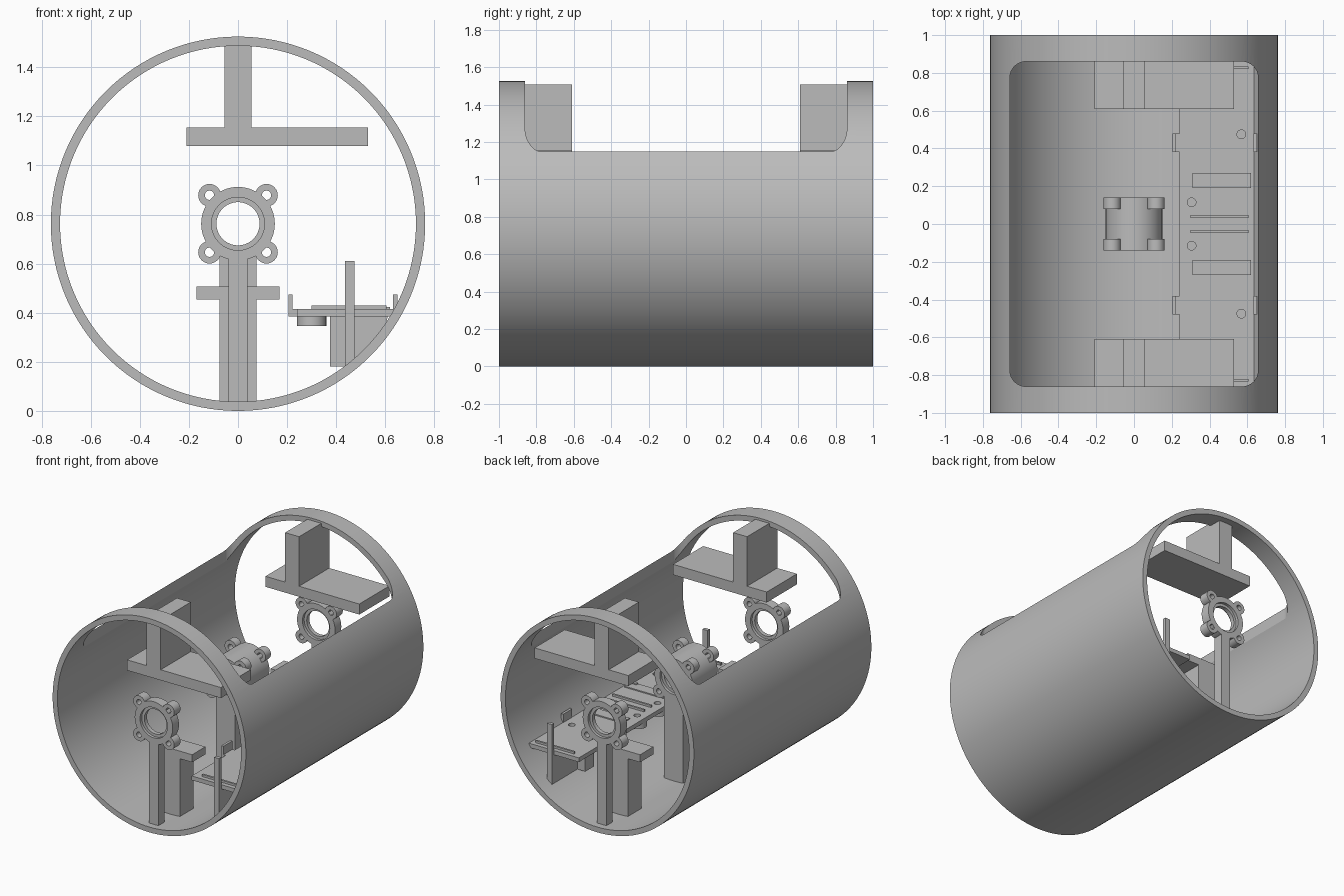
import bpy, bmesh, math

cube = bpy.data.objects.get("Cube")
if cube:
    bpy.data.objects.remove(cube, do_unlink=True)

grey = bpy.data.materials.new("plain grey")
grey.use_nodes = True
COLOUR = (0.5, 0.5, 0.5, 1)
grey.diffuse_color = COLOUR
grey.node_tree.nodes["Principled BSDF"].inputs["Base Color"].default_value = COLOUR

AXIS = 0.7625   # height of the tube axis
OUTER, INNER = 0.7625, 0.725


def finish(name, bm, smooth=False):
    bmesh.ops.recalc_face_normals(bm, faces=bm.faces)
    mesh = bpy.data.meshes.new(name)
    bm.to_mesh(mesh)
    bm.free()
    mesh.materials.append(grey)
    ob = bpy.data.objects.new(name, mesh)
    bpy.context.collection.objects.link(ob)
    if smooth:
        bpy.ops.object.select_all(action='DESELECT')
        ob.select_set(True)
        bpy.context.view_layer.objects.active = ob
        bpy.ops.object.shade_smooth_by_angle(angle=math.radians(30))
    return ob


def box(name, x, y, z):
    bm = bmesh.new()
    bmesh.ops.create_cube(bm, size=1)
    for v in bm.verts:
        for i, (lo, hi) in enumerate((x, y, z)):
            v.co[i] = lo if v.co[i] < 0 else hi
    return finish(name, bm)


def lathe(name, profile, cx, cz, steps=64):
    """Turn a closed (radius, y) profile about a line along y."""
    bm = bmesh.new()
    rings = []
    for s in range(steps):
        a = math.tau * s / steps
        rings.append([bm.verts.new((cx + r * math.cos(a), y, cz + r * math.sin(a)))
                      for r, y in profile])
    n = len(profile)
    for s in range(steps):
        a, b = rings[s], rings[(s + 1) % steps]
        for i in range(n):
            j = (i + 1) % n
            bm.faces.new((a[i], a[j], b[j], b[i]))
    return finish(name, bm, True)


def prism(name, outline, lo, hi, axis, smooth=False):
    """Extrude a 2D outline along y or z."""
    def place(p, h):
        return (p[0], h, p[1]) if axis == 'y' else (p[0], p[1], h)
    bm = bmesh.new()
    face = bm.faces.new([bm.verts.new(place(p, lo)) for p in outline])
    top = bmesh.ops.extrude_face_region(bm, geom=[face])
    for v in top['geom']:
        if isinstance(v, bmesh.types.BMVert):
            v.co[1 if axis == 'y' else 2] = hi
    return finish(name, bm, smooth)


def circle(x, y, r, steps=24):
    return [(x + r * math.cos(math.tau * i / steps),
             y + r * math.sin(math.tau * i / steps)) for i in range(steps)]


def cut(target, cutter):
    cutter.hide_render = True
    cutter.hide_viewport = True
    mod = target.modifiers.new("cut", 'BOOLEAN')
    mod.operation = 'DIFFERENCE'
    mod.solver = 'EXACT'
    mod.object = cutter


# Outer tube with a rounded window in its top
tube = lathe("outer_tube", [(INNER, -1), (OUTER, -1), (OUTER, 1), (INNER, 1)], 0, AXIS, 128)
corner = 0.085
window = []
for q, (sx, sy) in enumerate(((1, 1), (-1, 1), (-1, -1), (1, -1))):
    for i in range(13):
        a = math.pi / 2 * (q + i / 12)
        window.append((sx * (0.657 - corner) + corner * math.cos(a),
                       sy * (0.86 - corner) + corner * math.sin(a)))
cut(tube, prism("window_cutter", window, 0.85, 1.8, 'z'))


def ring_mount(name, y0, y1, ear_spans):
    """Bearing ring with a recess at both ends and four screw ears."""
    d = 0.02
    lathe(name, [(0.088, y0 + d), (0.108, y0 + d), (0.108, y0), (0.15, y0),
                 (0.15, y1), (0.108, y1), (0.108, y1 - d), (0.088, y1 - d)], 0, AXIS)
    for e0, e1 in ear_spans:
        for sx in (-1, 1):
            for sz in (-1, 1):
                lathe(name + "_ear", [(0.019, e0), (0.046, e0), (0.046, e1), (0.019, e1)],
                      sx * 0.116, AXIS + sz * 0.116, 32)


# Middle mount and its wide post
ring_mount("middle_ring", -0.14, 0.14, ((-0.14, -0.08), (0.08, 0.14)))
box("middle_post", (-0.075, 0.075), (-0.14, 0.14), (0.03, 0.633))

for s, end in ((-1, "front"), (1, "back")):
    def span(a, b):
        return (min(s * a, s * b), max(s * a, s * b))

    # End mount on a narrow post
    y = span(0.88, 0.95)
    ring_mount(end + "_ring", y[0], y[1], (y,))
    box(end + "_post", (-0.038, 0.038), y, (0.02, 0.622))

    # Hanging shelf
    box(end + "_shelf", (-0.21, 0.53), span(0.61, 0.95), (1.08, 1.155))
    box(end + "_shelf_stem", (-0.055, 0.055), span(0.61, 0.95), (1.15, 1.508))

    # Low table
    box(end + "_table_top", (-0.17, 0.17), span(0.61, 0.76), (0.453, 0.507))
    box(end + "_table_leg", (-0.075, 0.075), span(0.61, 0.76), (0.03, 0.46))

    # Upright strip and rib under the tray
    box(end + "_upright", (0.435, 0.475), span(0.865, 0.89), (0.18, 0.61))
    box(end + "_tray_rib", (0.435, 0.475), span(0.5, 0.87), (0.18, 0.39))

    # Bracket fitted against the tube wall
    arc = [(x, AXIS - math.sqrt((INNER + 0.01) ** 2 - x * x))
           for x in (0.45, 0.48, 0.51, 0.54, 0.57, 0.6)]
    prism(end + "_tray_bracket", [(0.375, 0.387), (0.375, 0.18)] + arc + [(0.61, 0.387)],
          s * 0.5, s * 0.6, 'y')

    # Side tabs of the tray
    box(end + "_inner_tab", (0.205, 0.222), span(0.38, 0.48), (0.385, 0.475))
    box(end + "_inner_tab_foot", (0.205, 0.25), span(0.38, 0.48), (0.385, 0.415))
    box(end + "_outer_tab", (0.632, 0.65), span(0.38, 0.48), (0.385, 0.475))

    # Raised bars and clips on the tray
    box(end + "_centre_bar", (0.3, 0.605), span(0.033, 0.047), (0.41, 0.43))
    box(end + "_end_bar", (0.3, 0.605), span(0.82, 0.834), (0.41, 0.43))
    box(end + "_clip_plate", (0.31, 0.62), span(0.19, 0.27), (0.41, 0.423))
    for x in (0.36, 0.58):
        box(end + "_clip", (x - 0.014, x + 0.014), span(0.248, 0.27), (0.41, 0.43))

    # Round bosses under the tray
    prism(end + "_inner_boss", circle(0.3, s * 0.115, 0.06), 0.345, 0.387, 'z', True)
    prism(end + "_outer_boss", circle(0.568, s * 0.475, 0.036), 0.345, 0.387, 'z', True)

# Long tray with screw holes
tray = box("tray", (0.24, 0.634), (-0.865, 0.865), (0.385, 0.415))
for s in (-1, 1):
    for x, y in ((0.305, 0.115), (0.568, 0.475)):
        cut(tray, prism("hole_cutter", circle(x, s * y, 0.023), 0.375, 0.45, 'z'))
